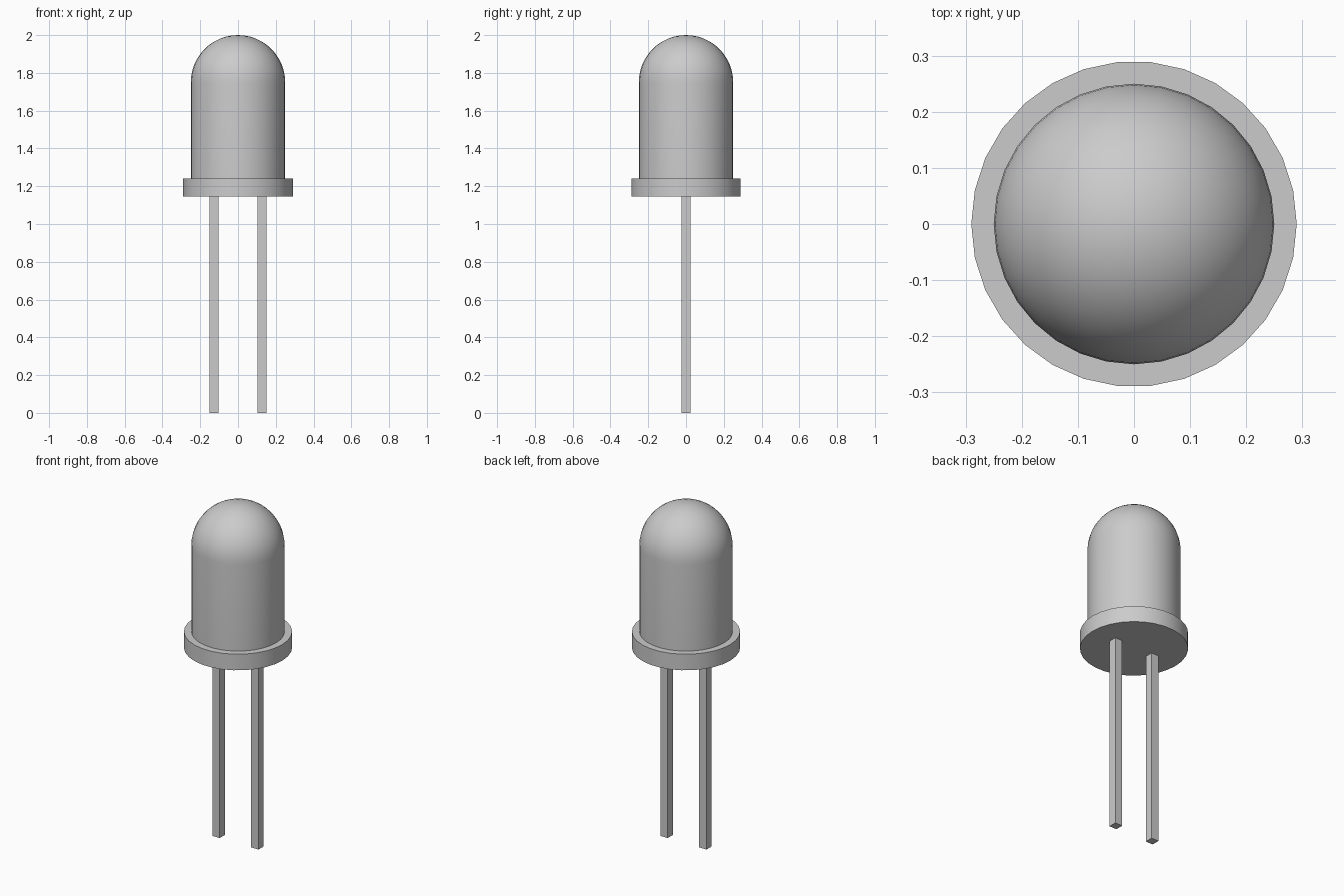
import bpy, bmesh, math

cube = bpy.data.objects.get("Cube")
if cube:
    bpy.data.objects.remove(cube, do_unlink=True)

# Single neutral grey for every part
grey = bpy.data.materials.new("neutral_grey")
grey.use_nodes = True
colour = (0.6, 0.6, 0.6, 1)
grey.diffuse_color = colour
grey.node_tree.nodes["Principled BSDF"].inputs["Base Color"].default_value = colour

BODY_R, FLANGE_R = 0.25, 0.29
FLANGE_BOTTOM, FLANGE_TOP, DOME_BASE = 1.145, 1.24, 1.75
LEG_WIDTH, LEG_X = 0.048, 0.127


def lathe(name, profile, sides):
    """Spin a list of (radius, height) points around the z axis."""
    bm = bmesh.new()
    verts = [bm.verts.new((r, 0, z)) for r, z in profile]
    edges = [bm.edges.new(pair) for pair in zip(verts, verts[1:])]
    bmesh.ops.spin(bm, geom=verts + edges, cent=(0, 0, 0), axis=(0, 0, 1),
                   angle=math.tau, steps=sides, use_duplicate=False)
    bmesh.ops.remove_doubles(bm, verts=bm.verts[:], dist=0.0005)
    bmesh.ops.recalc_face_normals(bm, faces=bm.faces[:])
    mesh = bpy.data.meshes.new(name)
    bm.to_mesh(mesh)
    bm.free()
    obj = bpy.data.objects.new(name, mesh)
    bpy.context.collection.objects.link(obj)
    finish(obj)
    return obj


def finish(obj):
    obj.data.materials.append(grey)
    bpy.ops.object.select_all(action="DESELECT")
    obj.select_set(True)
    bpy.context.view_layer.objects.active = obj
    bpy.ops.object.shade_smooth_by_angle(angle=math.radians(30))


# Lens: straight cylinder topped by a half sphere
arc_steps = 12
dome = [(BODY_R * math.cos(a), DOME_BASE + BODY_R * math.sin(a))
        for a in (math.pi / 2 * i / arc_steps for i in range(arc_steps))]
lathe("lens_body", [(0, FLANGE_TOP - 0.02), (BODY_R, FLANGE_TOP - 0.02)]
      + dome + [(0, DOME_BASE + BODY_R)], 32)

# Flange: wider flat disc under the lens
lathe("base_flange", [(0, FLANGE_BOTTOM), (FLANGE_R, FLANGE_BOTTOM),
                      (FLANGE_R, FLANGE_TOP), (0, FLANGE_TOP)], 30)

# Legs: two square pins from the ground into the flange
leg_height = FLANGE_BOTTOM + 0.02
for name, side in (("left_leg", 1), ("right_leg", -1)):
    bpy.ops.mesh.primitive_cube_add(size=1, location=(side * LEG_X, 0, leg_height / 2))
    leg = bpy.context.object
    leg.name = name
    leg.scale = (LEG_WIDTH, LEG_WIDTH, leg_height)
    bpy.ops.object.transform_apply(location=False, rotation=False, scale=True)
    finish(leg)
